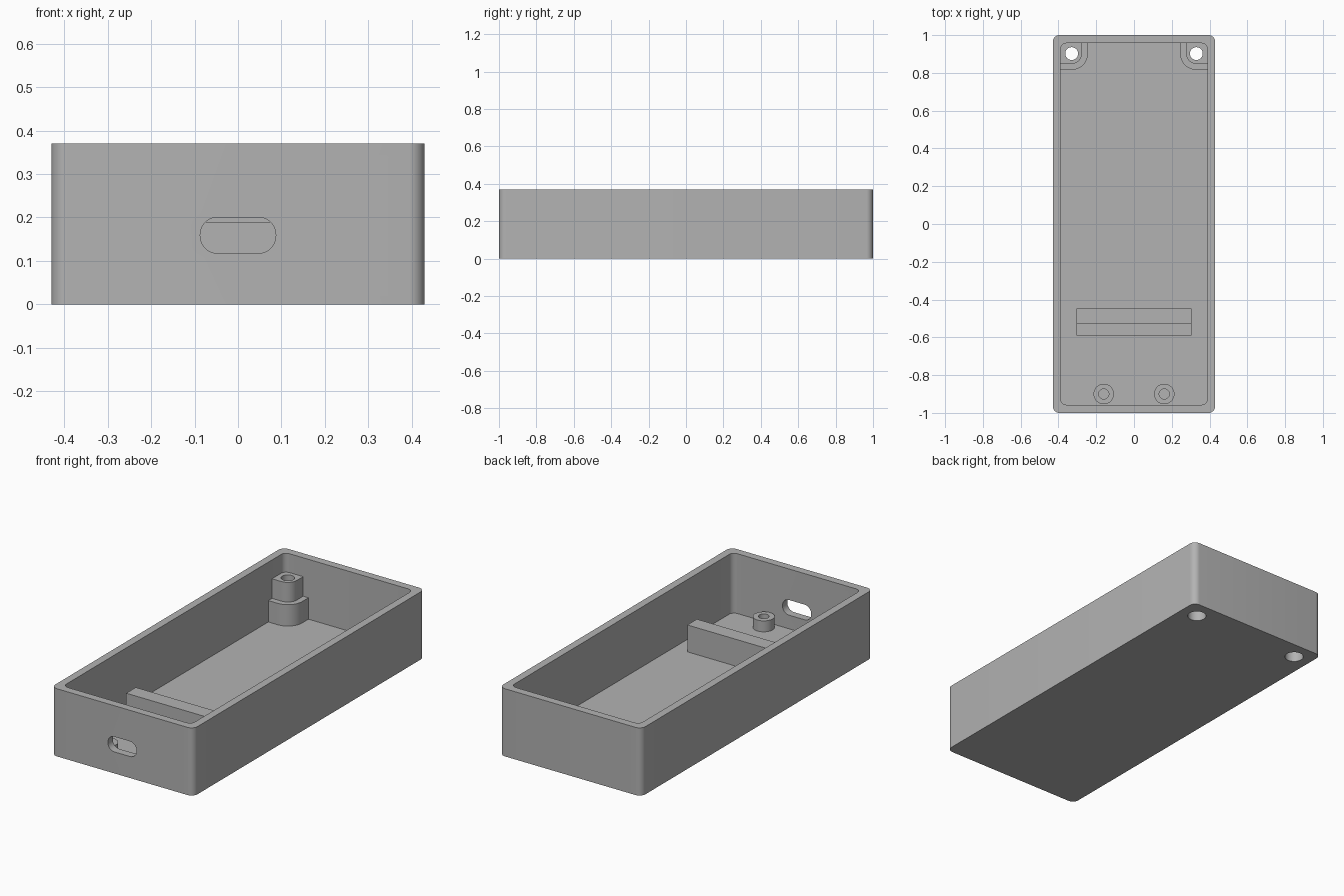
import bpy, bmesh
from math import cos, sin, pi, radians

if "Cube" in bpy.data.objects:
    bpy.data.objects.remove(bpy.data.objects["Cube"], do_unlink=True)

grey = bpy.data.materials.new("plain grey")
grey.use_nodes = True
grey.diffuse_color = (0.45, 0.45, 0.45, 1)
grey.node_tree.nodes["Principled BSDF"].inputs["Base Color"].default_value = (0.45, 0.45, 0.45, 1)

FLOOR, HEIGHT = 0.043, 0.37
INNER_X, INNER_Y = 0.388, 0.957


def arc(cx, cy, r, start, end, steps=8):
    angles = [radians(start + (end - start) * i / steps) for i in range(steps + 1)]
    return [(cx + r * cos(a), cy + r * sin(a)) for a in angles]


def rounded_rect(cx, cy, hx, hy, r, steps=8):
    pts = []
    for sx, sy, a in ((1, 1, 0), (-1, 1, 90), (-1, -1, 180), (1, -1, 270)):
        pts += arc(cx + sx * (hx - r), cy + sy * (hy - r), r, a, a + 90, steps)
    return pts


def circle(cx, cy, r, steps=40):
    return arc(cx, cy, r, 0, 360, steps)[:-1]


def prism(name, outline, low, high, axis="z"):
    """Extrude an outline along z, or an x-z outline along y."""
    bm = bmesh.new()
    place = (lambda p, h: (p[0], p[1], h)) if axis == "z" else (lambda p, h: (p[0], h, p[1]))
    rings = [[bm.verts.new(place(p, h)) for p in outline] for h in (low, high)]
    for ring in rings:
        bm.faces.new(ring)
    n = len(outline)
    for i in range(n):
        j = (i + 1) % n
        bm.faces.new((rings[0][i], rings[0][j], rings[1][j], rings[1][i]))
    bmesh.ops.recalc_face_normals(bm, faces=bm.faces)
    mesh = bpy.data.meshes.new(name)
    bm.to_mesh(mesh)
    bm.free()
    mesh.materials.append(grey)
    obj = bpy.data.objects.new(name, mesh)
    bpy.context.collection.objects.link(obj)
    return obj


def select(obj):
    bpy.ops.object.select_all(action="DESELECT")
    obj.select_set(True)
    bpy.context.view_layer.objects.active = obj


def combine(obj, other, operation="DIFFERENCE"):
    select(obj)
    mod = obj.modifiers.new("cut", "BOOLEAN")
    mod.operation, mod.solver, mod.object = operation, "EXACT", other
    bpy.ops.object.modifier_apply(modifier=mod.name)
    bpy.data.objects.remove(other, do_unlink=True)


def drill_screw_hole(obj, x, y):
    # narrow through hole with a wide recess for the screw head below
    combine(obj, prism("hole", circle(x, y, 0.034), -0.1, 0.5))
    combine(obj, prism("recess", circle(x, y, 0.048), -0.1, 0.12))


# Open tray with rounded corners
tray = prism("tray", rounded_rect(0, 0, 0.43, 1, 0.036), 0, HEIGHT)
combine(tray, prism("cavity", rounded_rect(0, 0, INNER_X, INNER_Y, 0.03), FLOOR, 0.5))

# Port slot in the front wall
combine(tray, prism("slot", rounded_rect(0, 0.159, 0.087, 0.0415, 0.04), -1.1, -0.9, "y"))

parts = [tray]
for side, label in ((1, "left"), (-1, "right")):
    # Stepped screw pillar in each back corner
    cx, cy = 0.33, 0.902

    def pillar_outline(r):
        pts = [(INNER_X + 0.004, cy - r)] + arc(cx, cy, r, 270, 180)
        pts += [(cx - r, INNER_Y + 0.003), (INNER_X + 0.004, INNER_Y + 0.003)]
        return [(side * x, y) for x, y in pts]

    pillar = prism(label + "_screw_pillar", pillar_outline(0.086), FLOOR, 0.16)
    combine(pillar, prism("upper", pillar_outline(0.054), 0.1, 0.267), "UNION")
    drill_screw_hole(pillar, side * cx, cy)
    drill_screw_hole(tray, side * cx, cy)

    # Hollow front standoff
    post = prism(label + "_standoff", circle(side * 0.16, -0.9, 0.054), FLOOR, 0.103)
    combine(post, prism("bore", circle(side * 0.16, -0.9, 0.027), FLOOR + 0.002, 0.2))
    parts += [pillar, post]

# Board stop: low ledge in front of a taller wall
ledge = prism("board_ledge", rounded_rect(0, -0.56, 0.305, 0.031, 0, 1)[::2], FLOOR, 0.103)
stop = prism("board_stop", rounded_rect(0, -0.4885, 0.305, 0.0415, 0, 1)[::2], FLOOR, 0.19)
parts += [ledge, stop]

for obj in parts:
    select(obj)
    bpy.ops.object.shade_smooth_by_angle(angle=radians(30))
